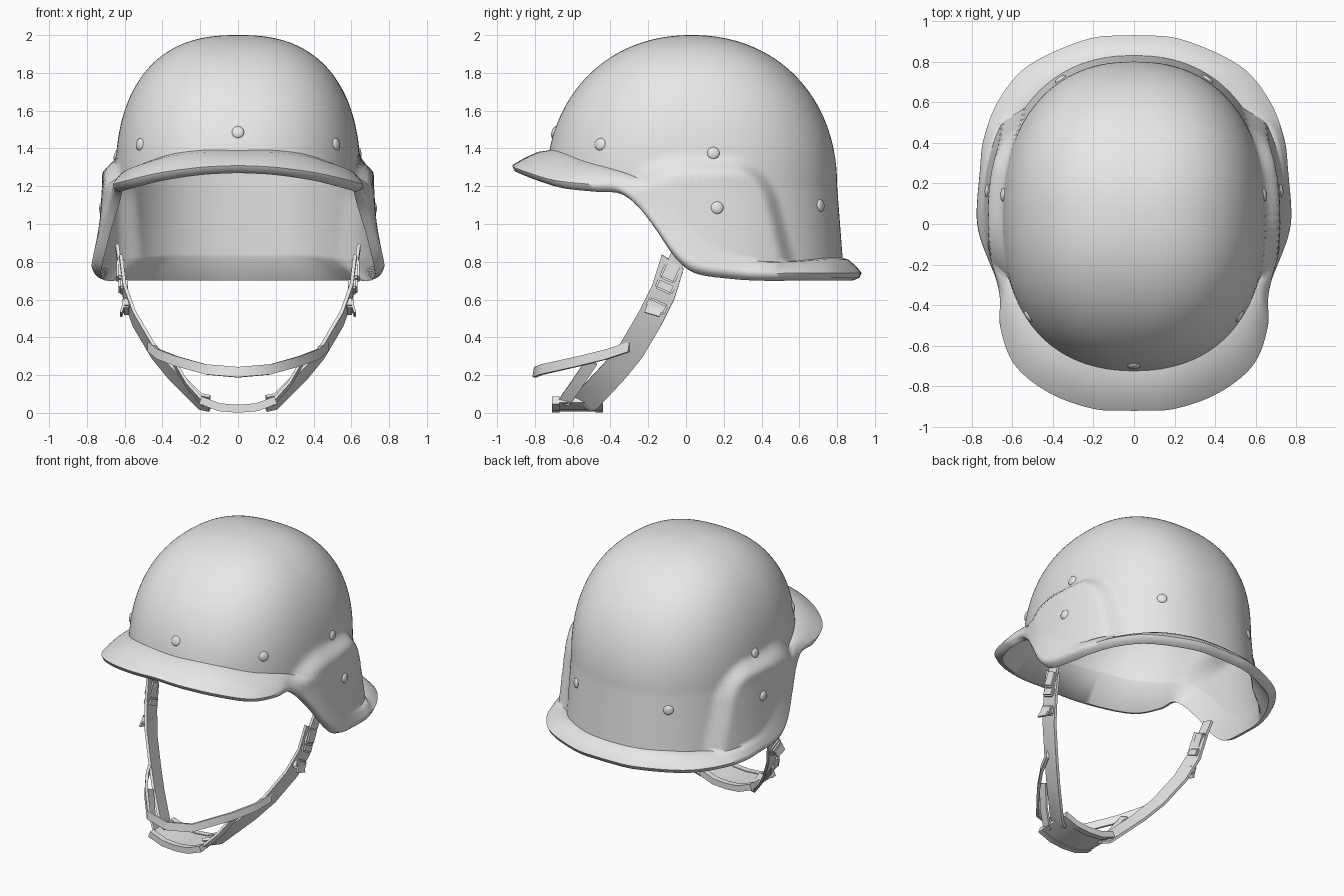
import bpy, bmesh, math
from mathutils import Vector, Matrix
from mathutils.bvhtree import BVHTree

if "Cube" in bpy.data.objects:
    bpy.data.objects.remove(bpy.data.objects["Cube"])

grey = bpy.data.materials.new("light grey")
grey.use_nodes = True
grey.diffuse_color = (0.8, 0.8, 0.8, 1)
grey.node_tree.nodes["Principled BSDF"].inputs["Base Color"].default_value = grey.diffuse_color


def finish(name, bm, angle=40):
    bmesh.ops.recalc_face_normals(bm, faces=bm.faces)
    mesh = bpy.data.meshes.new(name)
    bm.to_mesh(mesh)
    bm.free()
    mesh.materials.append(grey)
    obj = bpy.data.objects.new(name, mesh)
    bpy.context.collection.objects.link(obj)
    bpy.ops.object.select_all(action="DESELECT")
    obj.select_set(True)
    bpy.context.view_layer.objects.active = obj
    bpy.ops.object.shade_smooth_by_angle(angle=math.radians(angle))
    return obj


# Rim, front to back on the left side: angle, x, y, z, crease height
RIM = [
    (0, 0, -.92, 1.31, 1.39), (15, .2, -.91, 1.30, 1.39), (30, .42, -.83, 1.27, 1.37),
    (45, .59, -.69, 1.23, 1.33), (60, .66, -.5, 1.21, 1.29), (70, .66, -.37, 1.20, 1.25),
    (78, .68, -.27, 1.13, 1.19), (85, .72, -.17, 1.01, 1.08), (92, .76, -.06, .86, .94),
    (100, .775, .05, .78, .85), (110, .76, .25, .75, .81), (122, .74, .42, .74, .8),
    (138, .66, .62, .74, .81), (150, .52, .78, .74, .82), (165, .23, .91, .74, .82),
    (180, 0, .93, .74, .82),
]


def rim_at(deg):
    """Smoothly interpolated rim point and crease height."""
    i = max(k for k in range(len(RIM) - 1) if RIM[k][0] <= deg)
    a, b = RIM[i], RIM[i + 1]
    p, n = RIM[max(i - 1, 0)], RIM[min(i + 2, len(RIM) - 1)]
    h = b[0] - a[0]
    t = (deg - a[0]) / h
    out = []
    for k in range(1, 5):
        ma = (b[k] - p[k]) / (b[0] - p[0]) * h
        mb = (n[k] - a[k]) / (n[0] - a[0]) * h
        out.append((2*t**3 - 3*t**2 + 1) * a[k] + (t**3 - 2*t**2 + t) * ma
                   + (3*t**2 - 2*t**3) * b[k] + (t**3 - t**2) * mb)
    return out


def ear_mask(y, z):
    """Raised ear panel: 1 inside, soft step at its edge."""
    back = max(0, y - (.28 + .25 * (1.2 - z))) / .2
    front = max(0, -y) / .34
    up = max(0, z - 1.12) / .24
    f = min(1, max(0, (1 - math.hypot(max(back, front), up)) * 2.4))
    return f * f * (3 - 2 * f)


def wall(deg, z, top, scale):
    """Point on the dome at one angle and height."""
    a = math.radians(deg)
    n = 2.13 + .35 * math.sin(a) ** 2
    h = max(0, (z - 1.2) / (top - 1.2))
    r = scale * max(0, 1 - h ** n) ** (1 / n) * (1 + .1 * max(0, 1.2 - z))
    x = .65 * r * abs(math.sin(a)) ** .88
    c = math.cos(a)
    y = .03 - .77 * r * math.copysign(abs(c) ** .88, c)
    return Vector((x + .07 * ear_mask(y, z) * min(1, x / .4), y, z))


def column(deg, rows=80):
    """Section from crown, over the rim, back up the inside."""
    x, y, z, crease = rim_at(deg)
    tip = Vector((x, y, z))
    inward = Vector((-x, -y, 0)).normalized()
    up = Vector((0, 0, 1))
    sweep = [math.cos(k / rows * math.pi / 2) for k in range(1, rows + 1)]
    pts = [wall(deg, crease + (2 - crease) * c, 2, 1) for c in sweep]
    foot = pts[-1]
    # Rounded lip
    pts += [foot.lerp(tip, .3) + up * .016, foot.lerp(tip, .65) + up * .014,
            foot.lerp(tip, .9) + up * .006, tip,
            tip + inward * .012 - up * .025, tip + inward * .05 - up * .04]
    # Thin lining
    pts += [wall(deg, crease + (1.98 - crease) * c, 1.98, .975) for c in reversed(sweep)]
    return pts


# Helmet shell
COLS = 180
bm = bmesh.new()
grid = []
for c in range(COLS):
    deg = 360 * c / COLS
    side = 1 if deg <= 180 else -1
    grid.append([bm.verts.new((p.x * side, p.y, p.z)) for p in column(min(deg, 360 - deg))])
crown, lining = bm.verts.new((0, .03, 2)), bm.verts.new((0, .03, 1.98))
for c in range(COLS):
    a, b = grid[c], grid[(c + 1) % COLS]
    bm.faces.new((crown, a[0], b[0]))
    bm.faces.new((lining, b[-1], a[-1]))
    for k in range(len(a) - 1):
        bm.faces.new((a[k], a[k + 1], b[k + 1], b[k]))
shell = finish("helmet_shell", bm, 60)
tree = BVHTree.FromPolygons([v.co for v in shell.data.vertices],
                            [p.vertices for p in shell.data.polygons])

# Rivets seated on the shell
RIVETS = [(0, -.8, 1.52), (.56, -.48, 1.43), (.7, .15, 1.38), (.78, .17, 1.09), (.38, .74, 1.1)]
for i, (x, y, z) in enumerate(RIVETS):
    for s in ((1, -1) if x else (1,)):
        spot, normal, _, _ = tree.find_nearest(Vector((x * s, y, z)))
        bm = bmesh.new()
        bmesh.ops.create_uvsphere(bm, u_segments=16, v_segments=8, radius=.033)
        turn = normal.to_track_quat("Z", "Y").to_matrix().to_4x4()
        bm.transform(Matrix.Translation(spot) @ turn @ Matrix.Diagonal((1, 1, .4, 1)))
        finish(f"rivet_{i}_{'left' if s > 0 else 'right'}", bm)


def ribbon(name, pts, half, thick):
    """Flat band swept along points; half is half its width as a vector."""
    pts, half = [Vector(p) for p in pts], Vector(half)
    bm = bmesh.new()
    rings = []
    for i, p in enumerate(pts):
        along = pts[min(i + 1, len(pts) - 1)] - pts[max(i - 1, 0)]
        out = along.cross(half).normalized() * thick / 2
        rings.append([bm.verts.new(p + q) for q in
                      (half + out, half - out, -half - out, -half + out)])
    for a, b in zip(rings, rings[1:]):
        for k in range(4):
            bm.faces.new((a[k], a[k - 1], b[k - 1], b[k]))
    bm.faces.new(rings[0])
    bm.faces.new(rings[-1][::-1])
    return finish(name, bm)


def mirrored(pts):
    return pts + [(-x, y, z) for x, y, z in reversed(pts) if x]


# Front band of the chin strap
ribbon("front_band", mirrored([(.47, -.3, .35), (.42, -.42, .31), (.33, -.56, .275),
       (.17, -.76, .23), (0, -.8, .215)]), (0, .004, .027), .018)

# Chin pad with its two edge bars
PAD = [(.2, .068), (.1, .03), (0, .022)]
ribbon("chin_pad", mirrored([(x, -.575, z) for x, z in PAD]), (0, .13, 0), .03)
for label, y in (("front", -.69), ("rear", -.46)):
    ribbon(f"chin_pad_{label}_bar", mirrored([(x, y, z) for x, z in PAD]), (0, .02, 0), .042)

# Side straps, braces, hangers and buckles
for label, s in (("left", 1), ("right", -1)):
    ribbon(f"{label}_chin_strap",
           [(s * x, y, z) for x, y, z in ((.62, -.07, .8), (.6, -.12, .64), (.55, -.19, .5),
            (.45, -.29, .33), (.36, -.38, .22), (.2, -.53, .06), (.15, -.56, .05))],
           (0, .058, -.038), .018)
    ribbon(f"{label}_brace", [(s * .34, -.5, .27), (s * .27, -.58, .15), (s * .18, -.65, .05)],
           (0, .03, -.012), .015)
    ribbon(f"{label}_hanger", [(s * .64, -.02, .88), (s * .62, -.08, .74)],
           (0, .04, -.015), .018)
    for part, y, z, wide, tall, deep in (("buckle", -.08, .75, .09, .11, .045),
                                         ("buckle_clip", -.11, .67, .1, .06, .05),
                                         ("adjuster", -.155, .565, .11, .06, .045)):
        bm = bmesh.new()
        bmesh.ops.create_cube(bm, size=1)
        bm.transform(Matrix.Translation((s * (.5 + .16 * z), y, z))
                     @ Matrix.Rotation(math.radians(-25), 4, "X")
                     @ Matrix.Diagonal((deep, wide, tall, 1)))
        bmesh.ops.bevel(bm, geom=bm.edges[:], offset=.01, segments=2, affect="EDGES")
        finish(f"{label}_{part}", bm)
    ribbon(f"{label}_strap_tail", [(s * .6, -.16, .58), (s * .62, -.18, .52)],
           (0, .04, -.012), .012)
